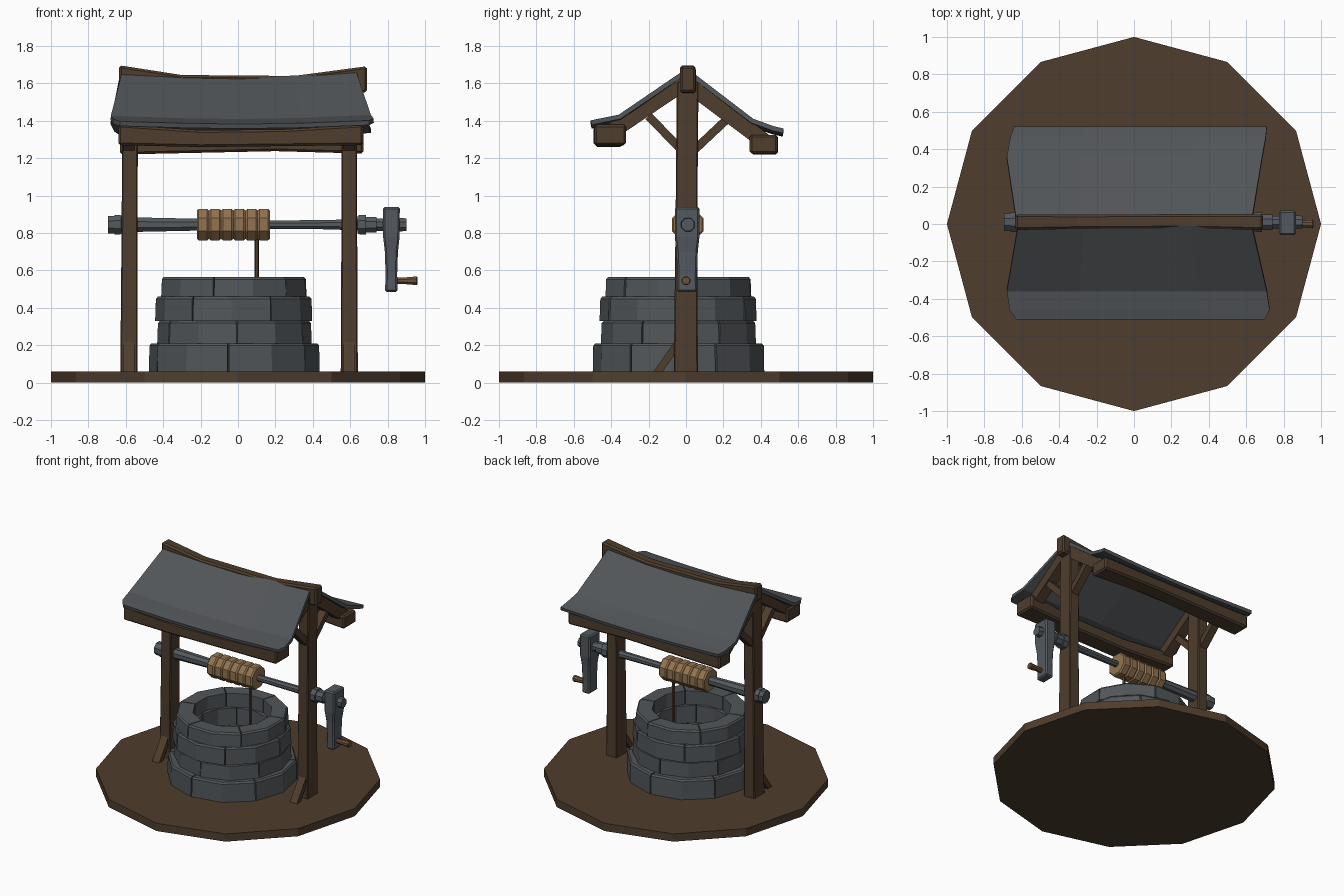
import bpy, bmesh, math, random
from mathutils import Vector

if "Cube" in bpy.data.objects:
    bpy.data.objects.remove(bpy.data.objects["Cube"])
random.seed(4)

def mat(name, c):
    m = bpy.data.materials.new(name)
    m.diffuse_color = (*c, 1)
    m.use_nodes = True
    m.node_tree.nodes["Principled BSDF"].inputs["Base Color"].default_value = m.diffuse_color
    return m

WOOD = mat("dark wood", (0.077, 0.047, 0.026))
STONE = mat("grey stone", (0.084, 0.094, 0.102))
SLATE = mat("roof slate", (0.084, 0.091, 0.099))
IRON = mat("grey iron", (0.088, 0.102, 0.114))
ROPE = mat("tan rope", (0.29, 0.175, 0.08))
GRIP = mat("grip wood", (0.16, 0.085, 0.04))

def mesh(name, verts, faces, m, bevel=0):
    me = bpy.data.meshes.new(name)
    me.from_pydata([tuple(v) for v in verts], [], faces)
    me.materials.append(m)
    ob = bpy.data.objects.new(name, me)
    bpy.context.collection.objects.link(ob)
    if bevel:
        b = ob.modifiers.new("bevel", 'BEVEL')
        b.width, b.segments = bevel, 1
    return ob

def loft(name, rings, m, bevel=0):
    """Closed solid through a list of equal-length rings."""
    n = len(rings[0])
    verts = [v for r in rings for v in r]
    faces = [(i*n + j, i*n + (j+1) % n, (i+1)*n + (j+1) % n, (i+1)*n + j)
             for i in range(len(rings)-1) for j in range(n)]
    faces += [tuple(range(n))[::-1], tuple(range(len(verts)-n, len(verts)))]
    ob = mesh(name, verts, faces, m, bevel)
    bm = bmesh.new()
    bm.from_mesh(ob.data)
    bmesh.ops.recalc_face_normals(bm, faces=bm.faces)
    bm.to_mesh(ob.data)
    bm.free()
    return ob

SQUARE = ((-1, -1), (1, -1), (1, 1), (-1, 1))

def beam(name, secs, bevel=0.012):
    """Beam along x from sections (x, y, z, half width, half height)."""
    return loft(name, [[(x, y+s*w, z+t*h) for s, t in SQUARE] for x, y, z, w, h in secs], WOOD, bevel)

def strut(name, x, a, b, wx, t):
    """Sloped timber in the yz plane from a to b."""
    d = Vector((0, b[0]-a[0], b[1]-a[1])).normalized()
    n = Vector((0, -d.z, d.y)) * t/2
    u = Vector((wx/2, 0, 0))
    return loft(name, [[Vector((x, *p)) + s*u + q*n for s, q in SQUARE] for p in (a, b)], WOOD)

def turned(name, secs, m, n=8, y=0.01, z=0.845):
    """Faceted round part along x from (x, radius) pairs."""
    return loft(name, [[(x, y + r*math.cos((k+.5)*math.tau/n), z + r*math.sin((k+.5)*math.tau/n))
                        for k in range(n)] for x, r in secs], m)

# Ground disc
loft("ground_disc", [[(math.cos(k*math.pi/6), math.sin(k*math.pi/6), z) for k in range(12)]
                     for z in (0, 0.06)], WOOD)

# Well wall: four courses of curved blocks
CX, CY = -0.02, -0.04
courses = [(0.001, 0.21, 0.462, 0.26, -4), (0.21, 0.33, 0.412, 0.255, 2),
           (0.33, 0.46, 0.420, 0.26, 28), (0.46, 0.565, 0.400, 0.28, -16)]
for c, (z0, z1, ro, ri, rot) in enumerate(courses):
    for k in range(6):
        r = ro + random.uniform(-0.004, 0.004)
        prof = [(ri, z0), (r, z0), (r-0.004, z1-0.012), (r-0.014, z1), (ri, z1)]
        rings = []
        for j in range(3):
            a = math.radians(rot - 90 + 60*k + (0.5, 30, 59.5)[j])
            rings.append([(CX + p*math.cos(a), CY + p*math.sin(a), z) for p, z in prof])
        loft(f"well_stone_{c}_{k}", rings, STONE)

# Posts, foot braces, rafters and roof braces at both ends
for side, x, lean in (("left", -0.584, 0.008), ("right", 0.595, 0)):
    loft(f"{side}_post", [[(x+dx+s*w, cy+t*h, z) for s, t in SQUARE]
                          for z, dx, w, cy, h in ((0.001, 0, .046, -.001, .065),
                                                  (0.85, lean/2, .042, 0.002, .058),
                                                  (1.61, lean, .043, .009, .058))], WOOD, 0.006)
    strut(f"{side}_foot_brace", x, (-0.17, 0.03), (-0.04, 0.215), 0.06, 0.04)
    strut(f"{side}_front_rafter", x, (-0.01, 1.605), (-0.41, 1.335), 0.08, 0.085)
    strut(f"{side}_back_rafter", x, (0.02, 1.59), (0.42, 1.29), 0.08, 0.085)
    strut(f"{side}_front_brace", x, (-0.03, 1.25), (-0.20, 1.425), 0.06, 0.045)
    strut(f"{side}_back_brace", x, (0.04, 1.24), (0.21, 1.40), 0.06, 0.045)

# Sagging ridge and eave beams
beam("ridge_beam", [(-0.635, .01, 1.635, .042, .062), (-0.3, .012, 1.585, .038, .06),
                    (0.3, .015, 1.58, .038, .06), (0.69, .01, 1.622, .042, .07)])
beam("front_eave_beam", [(-0.64, -.41, 1.325, .085, .055), (-0.2, -.415, 1.305, .07, .045),
                         (0.25, -.415, 1.31, .07, .045), (0.67, -.405, 1.325, .085, .055)])
beam("back_eave_beam", [(-0.63, .42, 1.272, .072, .052), (0.2, .425, 1.28, .062, .042),
                        (0.67, .415, 1.275, .075, .05)])

# Roof sheets: rows from ridge to eave (y, z, left x, right x, sag scale)
def roof(name, rows):
    cols = [(0, 0.008), (0.28, -0.014), (0.5, -0.02), (0.74, -0.01), (1, 0.018)]
    verts = [(x0 + t*(x1-x0), y, z + s*k) for y, z, x0, x1, k in rows for t, s in cols]
    n = len(cols)
    faces = []
    for i in range(len(rows)-1):
        for j in range(n-1):
            f = (i*n+j, (i+1)*n+j, (i+1)*n+j+1, i*n+j+1)
            faces.append(f if rows[-1][0] < 0 else f[::-1])
    ob = mesh(name, verts, faces, SLATE)
    s = ob.modifiers.new("thickness", 'SOLIDIFY')
    s.thickness, s.offset = 0.025, -1

roof("roof_front", [(-0.012, 1.652, -0.62, 0.63, 1), (-0.36, 1.422, -0.68, 0.71, .6),
                    (-0.46, 1.404, -0.665, 0.725, .5), (-0.51, 1.393, -0.63, 0.70, .5)])
roof("roof_back", [(0.03, 1.645, -0.63, 0.63, 1), (0.36, 1.40, -0.68, 0.685, .6),
                   (0.47, 1.362, -0.66, 0.705, .5), (0.522, 1.35, -0.64, 0.71, .5)])

# Axle with end collars
turned("axle", [(-0.69, .04), (-0.55, .042), (-0.2, .034), (0.16, .024), (0.5, .027),
                (0.66, .036), (0.78, .036)], IRON)
turned("left_collar", [(-0.66, .056), (-0.63, .056), (-0.62, .05)], IRON)
turned("left_cap", [(-0.695, .05), (-0.655, .05)], IRON)
turned("right_collar", [(0.64, .05), (0.65, .056), (0.685, .056)], IRON)
turned("right_cap", [(0.685, .045), (0.74, .045)], IRON)
turned("crank_nut", [(0.86, .04), (0.9, .036)], IRON)

# Wound rope and hanging rope
for k in range(6):
    x = -0.22 + k*0.065
    turned(f"rope_coil_{k}", [(x, .082), (x+.01, .091), (x+.055, .091), (x+.065, .082)], ROPE)
loft("hanging_rope", [[(0.1+.012*math.cos(k*math.pi/3), .01+.012*math.sin(k*math.pi/3), z)
                       for k in range(6)] for z in (0.1, 0.8)], WOOD)

# Crank arm and grip
loft("crank_arm", [[(0.82+s*w, 0.006+t*h, z) for s, t in SQUARE]
                   for z, w, h in ((0.485, .034, .054), (0.58, .031, .053), (0.70, .035, .057),
                                   (0.78, .044, .066), (0.94, .045, .066))], IRON, 0.01)
turned("crank_grip", [(0.83, .018), (0.9, .02), (0.955, .025), (0.96, .02)], GRIP, 8, 0.0, 0.545)
